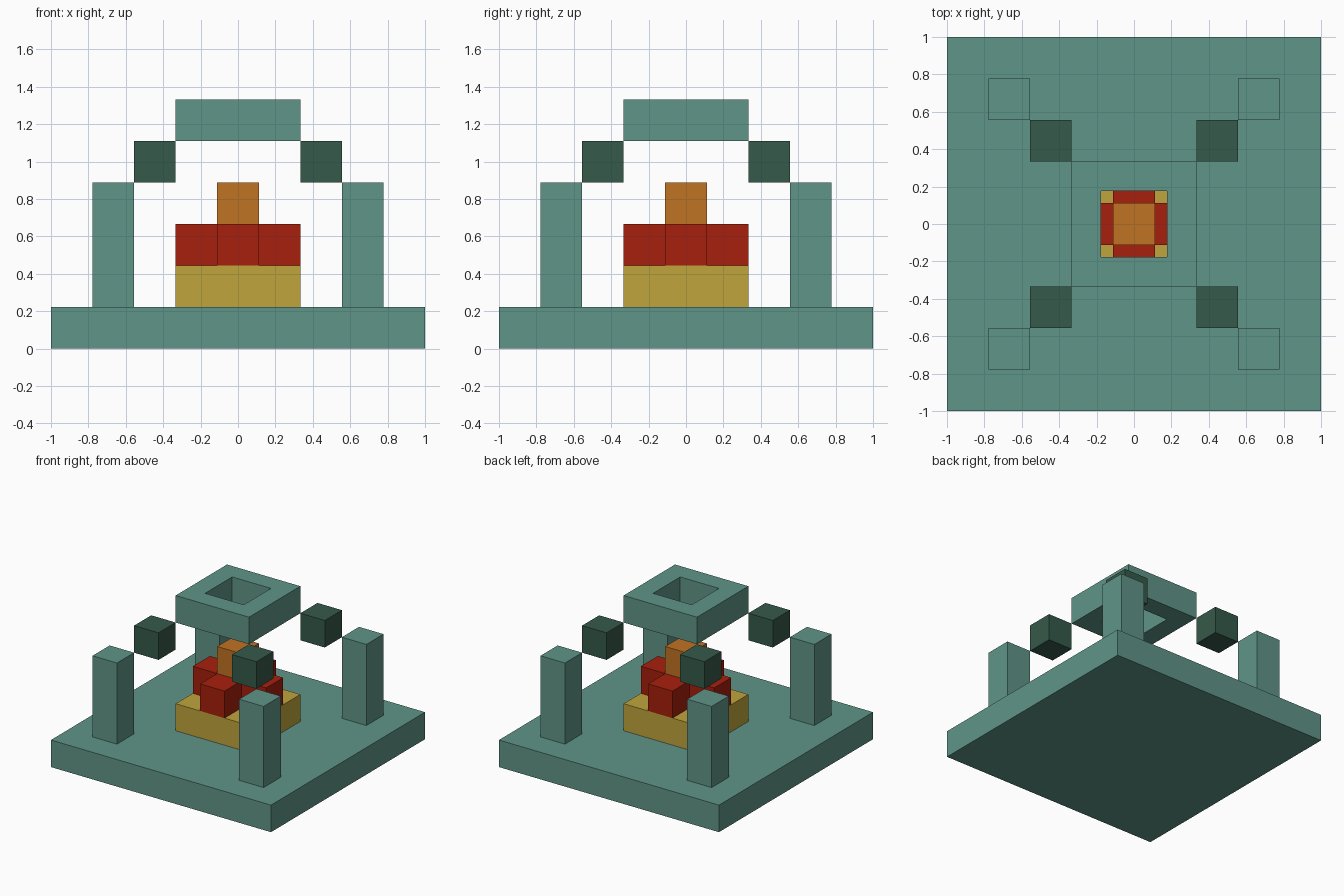
import bpy
import bmesh
from mathutils import Matrix, Vector

if "Cube" in bpy.data.objects:
    bpy.data.objects.remove(bpy.data.objects["Cube"], do_unlink=True)

U = 2 / 9  # one block


def material(name, rgb):
    mat = bpy.data.materials.new(name)
    mat.use_nodes = True
    color = (*rgb, 1)
    mat.diffuse_color = color
    mat.node_tree.nodes["Principled BSDF"].inputs["Base Color"].default_value = color
    return mat


teal = material("teal", (0.115, 0.3, 0.245))
dark_green = material("dark_green", (0.036, 0.1, 0.068))
red = material("red", (0.39, 0.014, 0.004))
orange = material("orange", (0.53, 0.172, 0.016))
gold = material("gold", (0.53, 0.375, 0.045))


def finish(name, bm, mat):
    bmesh.ops.recalc_face_normals(bm, faces=bm.faces[:])
    mesh = bpy.data.meshes.new(name)
    bm.to_mesh(mesh)
    bm.free()
    mesh.materials.append(mat)
    obj = bpy.data.objects.new(name, mesh)
    bpy.context.collection.objects.link(obj)
    return obj


def box_mesh(x, y, bottom, width, height):
    """Square box measured in blocks, standing on the given level."""
    bm = bmesh.new()
    place = Matrix.Translation(Vector((x, y, bottom + height / 2)) * U)
    size = Matrix.Diagonal((width * U, width * U, height * U, 1))
    bmesh.ops.create_cube(bm, size=1, matrix=place @ size)
    return bm


def box(name, mat, x, y, bottom, width, height):
    return finish(name, box_mesh(x, y, bottom, width, height), mat)


# Base slab and central hearth
box("base_slab", teal, 0, 0, 0, 9, 1)
box("hearth_block", gold, 0, 0, 1, 3, 1)

# Cross-shaped ember layer: one outline arm turned four times, then extruded
bm = bmesh.new()
arm = [Vector((0.5, 0.5, 2)), Vector((1.5, 0.5, 2)), Vector((1.5, -0.5, 2))]
outline = []
for turn in range(4):
    for p in arm:
        q = p.copy()
        for _ in range(turn):
            q = Vector((q.y, -q.x, q.z))
        outline.append(bm.verts.new(q * U))
face = bm.faces.new(outline)
top = bmesh.ops.extrude_face_region(bm, geom=[face], use_keep_orig=True)
bmesh.ops.translate(bm, vec=(0, 0, U),
                    verts=[v for v in top["geom"] if isinstance(v, bmesh.types.BMVert)])
finish("ember_cross", bm, red)

# Flame tip
box("flame_tip", orange, 0, 0, 3, 1, 1)

# Corner pillars and the stepped blocks leading to the roof
for sx, side in ((-1, "right"), (1, "left")):
    for sy, end in ((-1, "front"), (1, "back")):
        box(f"pillar_{end}_{side}", teal, 3 * sx, 3 * sy, 1, 1, 3)
        box(f"step_block_{end}_{side}", dark_green, 2 * sx, 2 * sy, 4, 1, 1)

# Roof ring with a square smoke hole
bm = box_mesh(0, 0, 5, 3, 1)
caps = [f for f in bm.faces if abs(f.normal.z) > 0.5]
bmesh.ops.inset_individual(bm, faces=caps, thickness=U)
rims = [e for f in caps for e in f.edges]
bmesh.ops.delete(bm, geom=caps, context="FACES_ONLY")
bmesh.ops.bridge_loops(bm, edges=rims)
finish("roof_ring", bm, teal)
